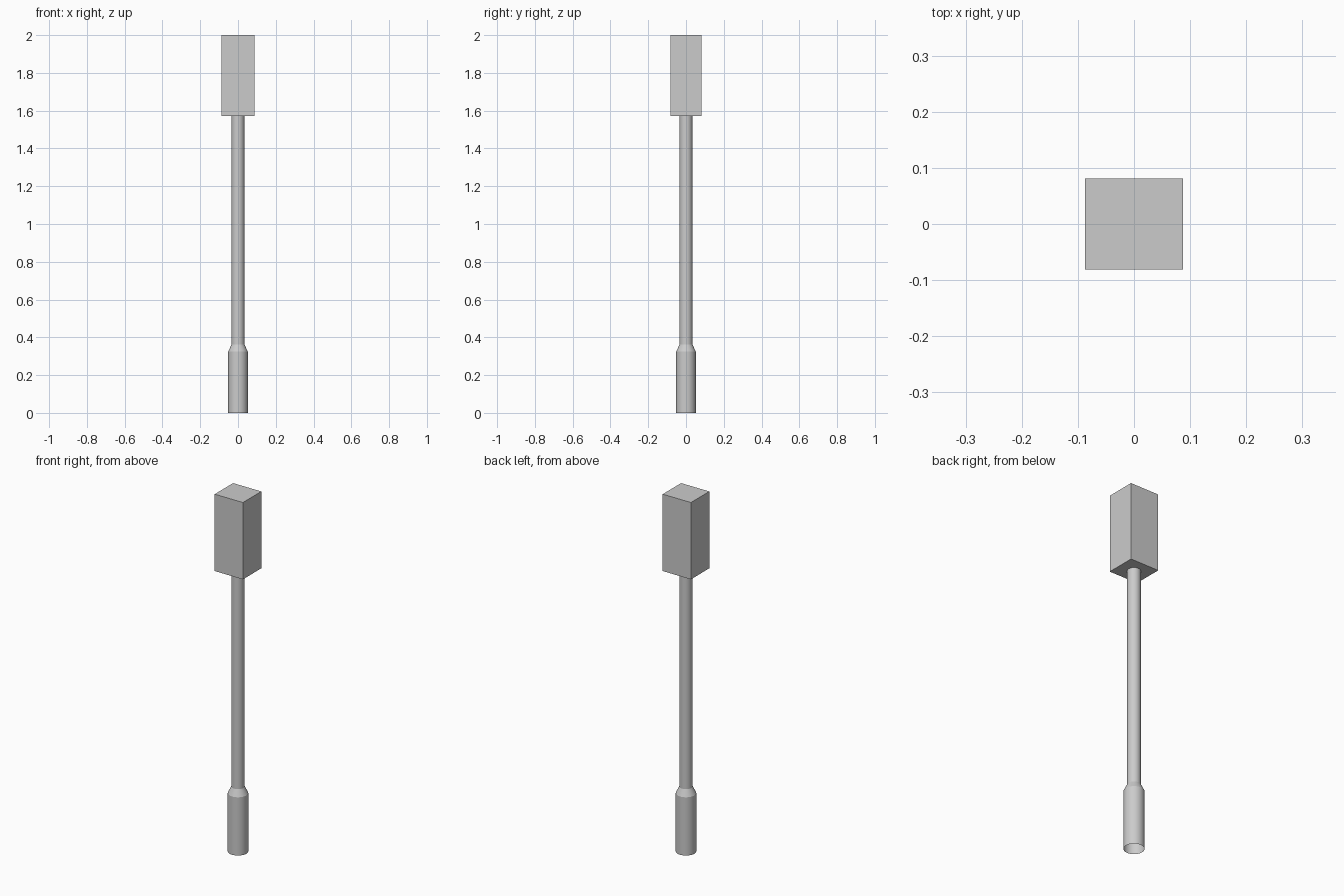
import bpy, bmesh, math

if "Cube" in bpy.data.objects:
    bpy.data.objects.remove(bpy.data.objects["Cube"])

SEGMENTS = 32


def finish(name, bm):
    mesh = bpy.data.meshes.new(name)
    bm.to_mesh(mesh)
    bm.free()
    obj = bpy.data.objects.new(name, mesh)
    bpy.context.collection.objects.link(obj)
    return obj


def lathe(name, profile):
    """Open tube through (radius, z) points around the z axis."""
    bm = bmesh.new()
    rings = []
    for r, z in profile:
        rings.append([bm.verts.new((r * math.cos(a), r * math.sin(a), z))
                      for a in (2 * math.pi * i / SEGMENTS for i in range(SEGMENTS))])
    for low, high in zip(rings, rings[1:]):
        for i in range(SEGMENTS):
            j = (i + 1) % SEGMENTS
            bm.faces.new((low[i], low[j], high[j], high[i]))
    obj = finish(name, bm)
    bpy.ops.object.select_all(action='DESELECT')
    obj.select_set(True)
    bpy.context.view_layer.objects.active = obj
    bpy.ops.object.shade_smooth_by_angle(angle=math.radians(20))
    return obj


# Post: wide sleeve, open at the foot, tapering into a thin shaft
lathe("post", [(0.052, 0.0), (0.052, 0.325), (0.034, 0.362), (0.034, 1.571)])

# Box head on top of the post
bm = bmesh.new()
bmesh.ops.create_cube(bm, size=1)
bmesh.ops.scale(bm, vec=(0.174, 0.162, 0.429), verts=bm.verts)
bmesh.ops.translate(bm, vec=(0, 0, 2 - 0.429 / 2), verts=bm.verts)
finish("head_box", bm)
